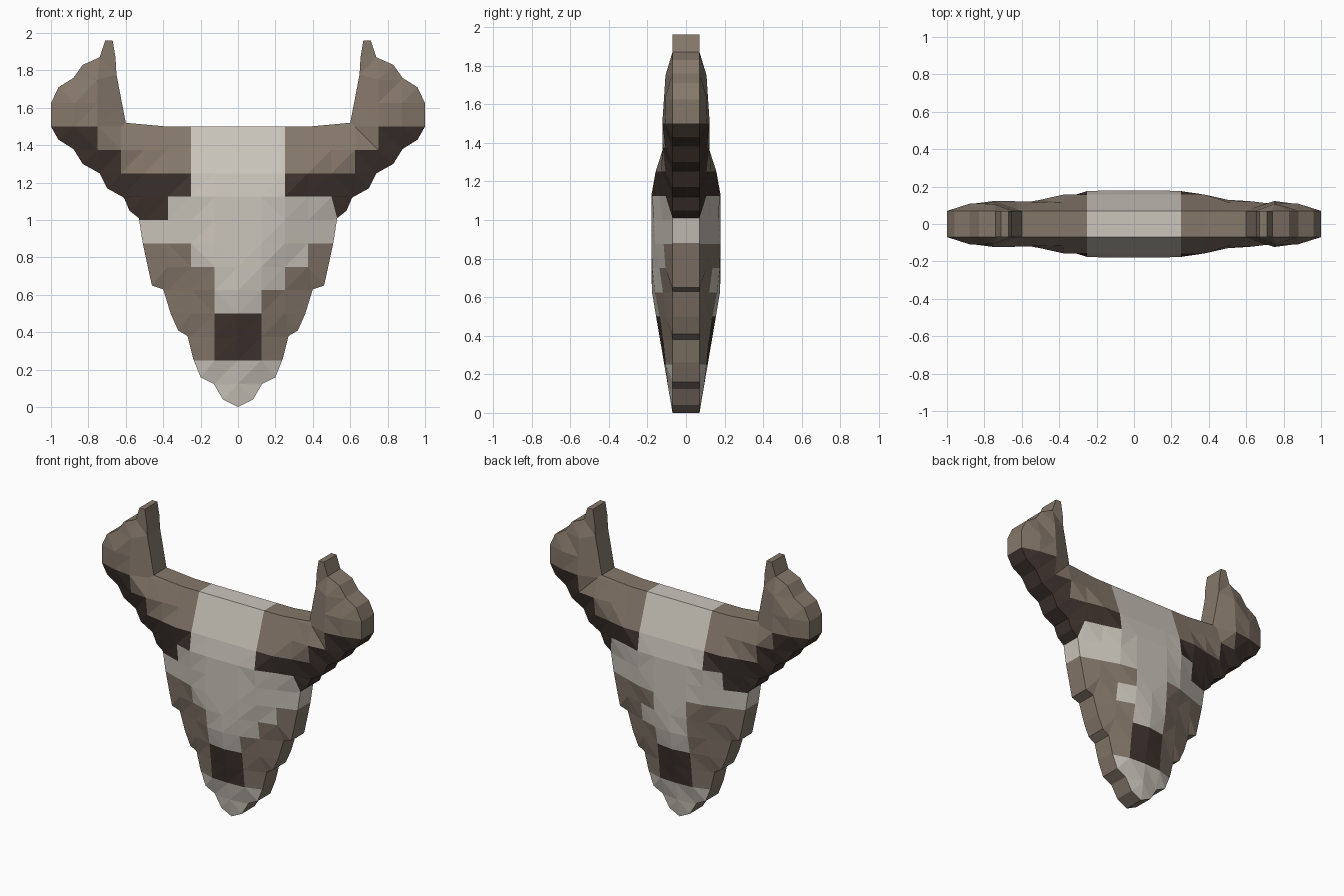
import bpy
import bmesh
from mathutils import Vector
from mathutils.geometry import intersect_point_line

cube = bpy.data.objects.get("Cube")
if cube:
    bpy.data.objects.remove(cube, do_unlink=True)

CELL = 0.125
RIM_DEPTH = 0.07
MAX_DEPTH = 0.18
BONE, BROWN, DARK = range(3)


def make_material(name, rgb):
    material = bpy.data.materials.new(name)
    material.use_nodes = True
    colour = (*rgb, 1.0)
    material.diffuse_color = colour
    material.node_tree.nodes["Principled BSDF"].inputs["Base Color"].default_value = colour
    return material


# Half of the silhouette, from the top centre round the horn to the snout tip
half = [
    (0, 1.5), (.38, 1.5), (.6, 1.52), (.65, 1.78), (.655, 1.87), (.67, 1.96),
    (.71, 1.96), (.74, 1.87), (.83, 1.83), (.88, 1.76), (.96, 1.71), (1, 1.625),
    (1, 1.5), (.96, 1.43), (.88, 1.38), (.83, 1.3), (.74, 1.25), (.7, 1.17),
    (.61, 1.12), (.58, 1.05), (.53, 1.01), (.51, .88), (.48, .74), (.46, .65),
    (.4, .63), (.36, .5), (.32, .41), (.27, .38), (.24, .26), (.2, .16),
    (.13, .125), (.08, .04), (0, 0),
]
outline = [Vector((x, 0, z)) for x, z in half]
outline += [Vector((-x, 0, z)) for x, z in reversed(half[1:-1])]


def edge_distance(point):
    nearest = MAX_DEPTH * len(outline)
    for a, b in zip(outline, outline[1:] + outline[:1]):
        hit, t = intersect_point_line(point, a, b)
        hit = a if t < 0 else b if t > 1 else hit
        nearest = min(nearest, (point - hit).length)
    return nearest


def half_depth(point):
    # Swell away from the edge, tapering towards the snout
    swell = RIM_DEPTH + 0.35 * edge_distance(point)
    taper = RIM_DEPTH + 0.17 * point.z
    return min(swell, taper, MAX_DEPTH)


def rim_colour(x, z):
    if z >= 1.49:
        return BONE if abs(x) < 2 * CELL else BROWN
    if z > 1.01:
        return DARK
    return BONE if z > 0.88 else BROWN


def face_colour(x, z, front):
    side = abs(x)
    # Horns and brow
    if z > 9 * CELL:
        if side < 2 * CELL:
            return BONE
        step = 10 if side < 5 * CELL else 11 if side < 6 * CELL else 12
        return BROWN if z > step * CELL else DARK
    # Cheek band
    if z > 7 * CELL:
        dark_cheek = z > 8 * CELL and (x < -3 * CELL or side > 0.53)
        return DARK if dark_cheek else BONE
    # Stepped muzzle, nose patch and snout tip
    if z < 2 * CELL:
        return BONE
    if z < 4 * CELL:
        return DARK if side < CELL else BROWN
    left = right = 1
    if z > 6 * CELL and front:
        left, right = 3, 2
    elif z > 5 * CELL and z < 6 * CELL:
        left = 2
    return BONE if -right * CELL < x < left * CELL else BROWN


# Flat silhouette cut into a square grid
bm = bmesh.new()
bm.faces.new([bm.verts.new(p) for p in outline])
for axis, first, last in ((Vector((0, 0, 1)), 1, 16), (Vector((1, 0, 0)), -8, 8)):
    for i in range(first, last):
        geometry = bm.verts[:] + bm.edges[:] + bm.faces[:]
        bmesh.ops.bisect_plane(bm, geom=geometry, dist=0.0005,
                               plane_co=axis * i * CELL, plane_no=axis)
bmesh.ops.triangulate(bm, faces=bm.faces[:])

# Extrude into a closed body with swollen front and back
result = bmesh.ops.extrude_face_region(bm, geom=bm.faces[:], use_keep_orig=True)
back = {v for v in result["geom"] if isinstance(v, bmesh.types.BMVert)}
for v in bm.verts:
    depth = half_depth(Vector((v.co.x, 0, v.co.z)))
    v.co.y = depth if v in back else -depth
bmesh.ops.recalc_face_normals(bm, faces=bm.faces[:])

# Colour the rim, front and back by position
for face in bm.faces:
    centre = face.calc_center_median()
    behind = [v in back for v in face.verts]
    if any(behind) and not all(behind):
        face.material_index = rim_colour(centre.x, centre.z)
    else:
        face.material_index = face_colour(centre.x, centre.z, not behind[0])
    face.smooth = False

mesh = bpy.data.meshes.new("horned_skull_plate")
bm.to_mesh(mesh)
bm.free()
for name, rgb in (("pale_bone", (.6, .56, .5)),
                  ("warm_brown", (.235, .187, .147)),
                  ("dark_brown", (.05, .034, .028))):
    mesh.materials.append(make_material(name, rgb))
skull = bpy.data.objects.new("horned_skull_plate", mesh)
bpy.context.collection.objects.link(skull)
